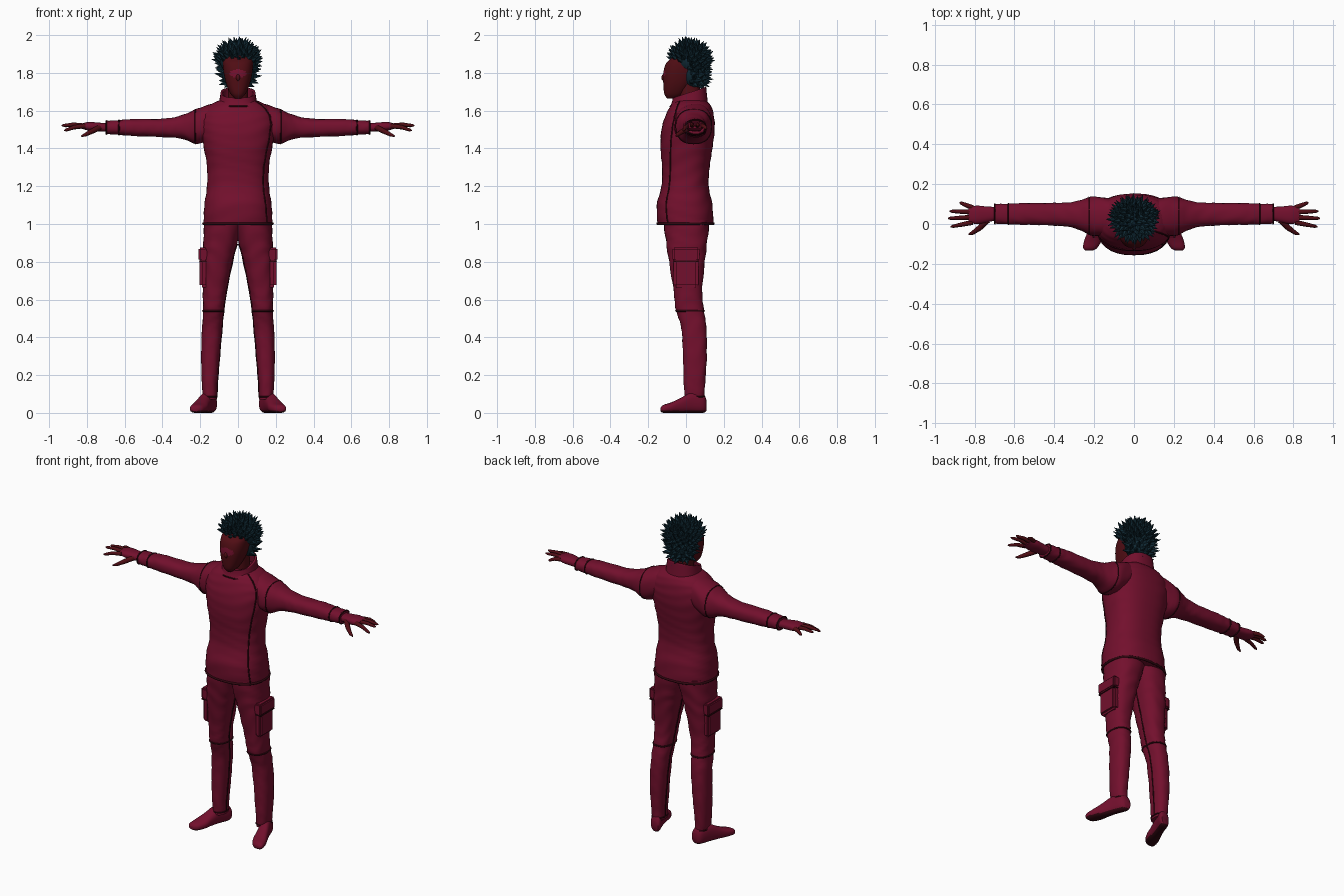
import bpy, bmesh, math, random
from mathutils import Vector, Matrix

if "Cube" in bpy.data.objects:
    bpy.data.objects.remove(bpy.data.objects["Cube"])
random.seed(4)


def material(name, r, g, b):
    m = bpy.data.materials.new(name)
    m.use_nodes = True
    m.diffuse_color = (r, g, b, 1)
    bsdf = m.node_tree.nodes["Principled BSDF"]
    bsdf.inputs["Base Color"].default_value = (r, g, b, 1)
    bsdf.inputs["Roughness"].default_value = 0.9
    return m


CRIMSON = material("crimson cloth", .17, .005, .026)
DEEP = material("deep red skin", .08, .004, .007)
SEAM = material("dark maroon seam", .03, .002, .005)
TEAL = material("dark teal hair", .005, .022, .034)


def finish(name, bm, mats, angle=50):
    bmesh.ops.recalc_face_normals(bm, faces=bm.faces[:])
    mesh = bpy.data.meshes.new(name)
    bm.to_mesh(mesh)
    bm.free()
    ob = bpy.data.objects.new(name, mesh)
    bpy.context.collection.objects.link(ob)
    for m in mats:
        mesh.materials.append(m)
    if angle:
        select(ob)
        bpy.ops.object.shade_smooth_by_angle(angle=math.radians(angle))
    return ob


def select(ob):
    bpy.ops.object.select_all(action='DESELECT')
    ob.select_set(True)
    bpy.context.view_layer.objects.active = ob


def sample(rows, s):
    """Catmull-Rom blend of cross-section rows at fractional index s."""
    last = len(rows) - 1
    i = min(int(s), last - 1)
    t = s - i
    a, b, c, d = (rows[max(0, min(last, i + k))] for k in (-1, 0, 1, 2))
    return [q + t / 2 * (r - p + t * (2*p - 5*q + 4*r - w + t * (3*(q - r) + w - p)))
            for p, q, r, w in zip(a, b, c, d)]


def surface(rows, s, ang, axis='z', side=1, fold=0, grow=0, p=2.4):
    """Point on the rounded cross-section; rows are (station, u0, u1, v0, v1)."""
    t, u0, u1, v0, v1 = sample(rows, s)
    k = 1 + fold * math.sin(s * 9 + 3 * math.sin(ang * 2 + s))
    cu, cv = math.cos(ang), math.sin(ang)
    u = (u0 + u1) / 2 + math.copysign(abs(cu) ** (2 / p), cu) * ((u1 - u0) / 2 * k + grow)
    v = (v0 + v1) / 2 + math.copysign(abs(cv) ** (2 / p), cv) * ((v1 - v0) / 2 * k + grow)
    return Vector({'z': (side * u, v, t), 'x': (side * t, v, u), 'y': (side * u, t, v)}[axis])


def loft(name, rows, mats, axis='z', side=1, fold=0, n=32, steps=6, warp=None, caps=True, paint=None):
    bm = bmesh.new()
    rings = []
    for j in range((len(rows) - 1) * steps + 1):
        pts = [surface(rows, j / steps, math.tau * i / n, axis, side, fold) for i in range(n)]
        rings.append([bm.verts.new(warp(q) if warp else q) for q in pts])
    for a, b in zip(rings, rings[1:]):
        for i in range(n):
            bm.faces.new((a[i], a[(i + 1) % n], b[(i + 1) % n], b[i]))
    if caps:
        bm.faces.new(rings[0])
        bm.faces.new(rings[-1])
    if paint:
        for f in bm.faces:
            f.material_index = paint(f.calc_center_median())
    return finish(name, bm, mats)


def tube(name, pts, radii, mat, cyclic=False):
    cu = bpy.data.curves.new(name, 'CURVE')
    cu.dimensions = '3D'
    cu.bevel_depth, cu.bevel_resolution = 1, 2
    cu.use_fill_caps = True
    sp = cu.splines.new('POLY')
    sp.points.add(len(pts) - 1)
    sp.use_cyclic_u = cyclic
    for point, q, r in zip(sp.points, pts, radii):
        point.co = (*q, 1)
        point.radius = r
    ob = bpy.data.objects.new(name, cu)
    bpy.context.collection.objects.link(ob)
    cu.materials.append(mat)
    select(ob)
    bpy.ops.object.convert(target='MESH')
    bpy.ops.object.shade_smooth_by_angle(angle=math.radians(50))


def band(name, rows, s, axis='z', side=1, r=.005, mat=SEAM):
    pts = [surface(rows, s, math.tau * i / 32, axis, side) for i in range(32)]
    tube(name, pts, [r] * 32, mat, True)


def box(name, center, size, mat, bevel):
    bm = bmesh.new()
    bmesh.ops.create_cube(bm, size=1, matrix=Matrix.LocRotScale(Vector(center), None, Vector(size)))
    bmesh.ops.bevel(bm, geom=bm.edges[:], offset=bevel, segments=2, affect='EDGES')
    return finish(name, bm, [mat], 40)


def blob(name, center, radii, mat):
    bm = bmesh.new()
    bmesh.ops.create_icosphere(bm, subdivisions=3, radius=1,
                               matrix=Matrix.LocRotScale(Vector(center), None, Vector(radii)))
    return finish(name, bm, [mat])


def even(rows):
    return [(z, -w, w, f, b) for z, w, f, b in rows]


# Jacket body, hem and offset front closure
torso = even([(1, .183, -.15, .145), (1.1, .178, -.155, .14), (1.2, .164, -.13, .12),
              (1.3, .164, -.127, .125), (1.4, .18, -.135, .14), (1.5, .198, -.13, .152),
              (1.57, .195, -.11, .148), (1.62, .16, -.085, .135), (1.65, .11, -.06, .11),
              (1.66, .06, -.04, .09)])
loft("jacket_body", torso, [CRIMSON], fold=.008, n=48)
band("jacket_hem", torso, .04, r=.007)
closure = [surface(torso, .1 + i * .26, -.62 - .05 * math.sin(i / 4), fold=.008) for i in range(31)]
tube("jacket_closure", closure, [.004] * 31, SEAM)

# Standing collar, higher at the back
collar = even([(1.62, .105, -.085, .118), (1.66, .098, -.075, .112), (1.7, .092, -.07, .107)])
ob = loft("collar", collar, [CRIMSON], caps=False,
          warp=lambda q: q + Vector((0, 0, max(0, q.z - 1.62) * (q.y - .03) * 4)))
mod = ob.modifiers.new("thickness", 'SOLIDIFY')
mod.thickness, mod.offset = .012, -1
band("collar_seam", collar, .1, r=.004)

# Neck and head, with a lighter patch at the centre of the face
loft("neck", even([(1.6, .055, -.03, .08), (1.78, .05, -.04, .07)]), [DEEP])
head = even([(1.665, .018, -.1, -.05), (1.69, .04, -.115, -.01), (1.74, .062, -.12, .03),
             (1.8, .076, -.12, .06), (1.85, .08, -.106, .08), (1.88, .075, -.076, .08),
             (1.92, .05, -.05, .06)])
loft("head", head, [DEEP, CRIMSON], n=64, steps=10,
     paint=lambda c: int(c.y < -.06 and (c.x / .045) ** 2 + ((c.z - 1.797) / .023) ** 2 < 1))
blob("nose", (0, -.118, 1.775), (.011, .012, .018), DEEP)

# Spiky hair
crown, crown_size = Vector((0, .02, 1.87)), Vector((.098, .092, .085))
nape, nape_size = Vector((0, .04, 1.8)), Vector((.086, .068, .09))
blob("hair_crown", crown, crown_size, TEAL)
blob("hair_nape", nape, nape_size, TEAL)


def spikes(name, center, size, count, rule):
    bm = bmesh.new()
    for i in range(count):
        z = 1 - 2 * (i + .5) / count
        a = i * 2.39996
        d = Vector((math.cos(a), math.sin(a), 0)) * math.sqrt(1 - z * z) + Vector((0, 0, z))
        root = center + d * size
        if not rule(root):
            continue
        aim = d + Vector((random.uniform(-.3, .3), random.uniform(-.3, .3), .35))
        length = random.uniform(.045, .065)
        mat = Matrix.Translation(root + aim.normalized() * length * .2)
        mat = mat @ aim.to_track_quat('Z', 'Y').to_matrix().to_4x4()
        bmesh.ops.create_cone(bm, cap_ends=True, segments=5, radius1=.019, radius2=.001,
                              depth=length, matrix=mat)
    finish(name, bm, [TEAL], 0)


spikes("hair_crown_spikes", crown, crown_size, 190, lambda q: q.z > 1.87 or q.y > .02)
spikes("hair_nape_spikes", nape, nape_size, 90, lambda q: q.y > .03 and q.z > 1.73)

# Cross-sections of the limbs
arm = [(.08, 1.5, 1.652, -.05, .12), (.2, 1.425, 1.617, -.06, .138), (.3, 1.452, 1.575, -.02, .112),
       (.4, 1.46, 1.557, -.008, .106), (.55, 1.466, 1.556, -.004, .105), (.63, 1.472, 1.55, -.002, .102),
       (.7, 1.476, 1.546, .002, .1)]
palm = [(.685, 1.488, 1.532, .02, .085), (.74, 1.49, 1.537, .008, .088),
        (.79, 1.494, 1.54, 0, .092), (.83, 1.505, 1.532, .008, .085)]
fingers = {"index": (.008, .92, -.014, 1.495), "middle": (.034, .934, .028, 1.522),
           "ring": (.06, .925, .064, 1.52), "little": (.082, .875, .108, 1.505)}
leg = [(.07, .112, .183, -.005, .096), (.15, .11, .191, -.012, .101), (.3, .098, .195, -.016, .11),
       (.45, .085, .19, -.025, .108), (.55, .075, .185, -.055, .094), (.65, .06, .187, -.066, .086),
       (.8, .03, .188, -.09, .1), (.9, .004, .184, -.105, .112), (1.02, -.03, .178, -.12, .125)]
shoe = [(.108, -.022, .022, .012, .07), (.09, -.034, .034, 0, .1), (.03, -.034, .036, 0, .108),
        (-.03, -.038, .04, 0, .078), (-.08, -.044, .044, 0, .055), (-.12, -.034, .036, 0, .042),
        (-.134, -.016, .018, .008, .028)]

for label, side in (("left", 1), ("right", -1)):
    # Sleeve, cuff and hand
    loft(label + "_sleeve", arm, [CRIMSON], 'x', side, fold=.02)
    band(label + "_shoulder_seam", arm, 1.25, 'x', side, .003)
    for s in (5, 5.95):
        band(label + "_cuff_seam", arm, s, 'x', side, .004)
    loft(label + "_palm", palm, [CRIMSON], 'x', side)
    for name, (y, tx, ty, tz) in fingers.items():
        base, tip = Vector((side * .81, y, 1.519)), Vector((side * tx, ty, tz))
        knuckle = base.lerp(tip, .5) + Vector((0, 0, .006))
        tube(f"{label}_{name}_finger", [base, knuckle, base.lerp(tip, .9), tip],
             [.013, .011, .008, .003], DEEP)
    tube(label + "_thumb", [(side * .735, .02, 1.51), (side * .775, -.02, 1.49),
                            (side * .81, -.045, 1.472), (side * .83, -.052, 1.465)],
         [.016, .014, .01, .004], DEEP)

    # Trouser leg with knee and ankle seams
    loft(label + "_trouser_leg", leg, [CRIMSON], 'z', side, fold=.02)
    for s, r in ((.3, .004), (3.9, .005)):
        band(label + "_leg_seam", leg, s, 'z', side, r)
    inseam = [surface(leg, .3 + i * .35, math.pi, 'z', side, .02) for i in range(20)]
    tube(label + "_inseam", inseam, [.004] * 20, SEAM)

    # Cargo pocket
    box(label + "_pocket", (side * .18, 0, .765), (.046, .13, .2), CRIMSON, .012)
    box(label + "_pocket_flap", (side * .181, 0, .84), (.054, .142, .07), CRIMSON, .008)
    box(label + "_pocket_trim", (side * .181, 0, .803), (.052, .138, .008), SEAM, .002)

    # Shoe turned outward, dark sole
    loft(label + "_shoe", shoe, [CRIMSON, SEAM], 'y', side,
         warp=lambda q: q + Vector((side * (.142 + (.1 - q.y) * .35), 0, 0)),
         paint=lambda c: int(c.z < .012))
